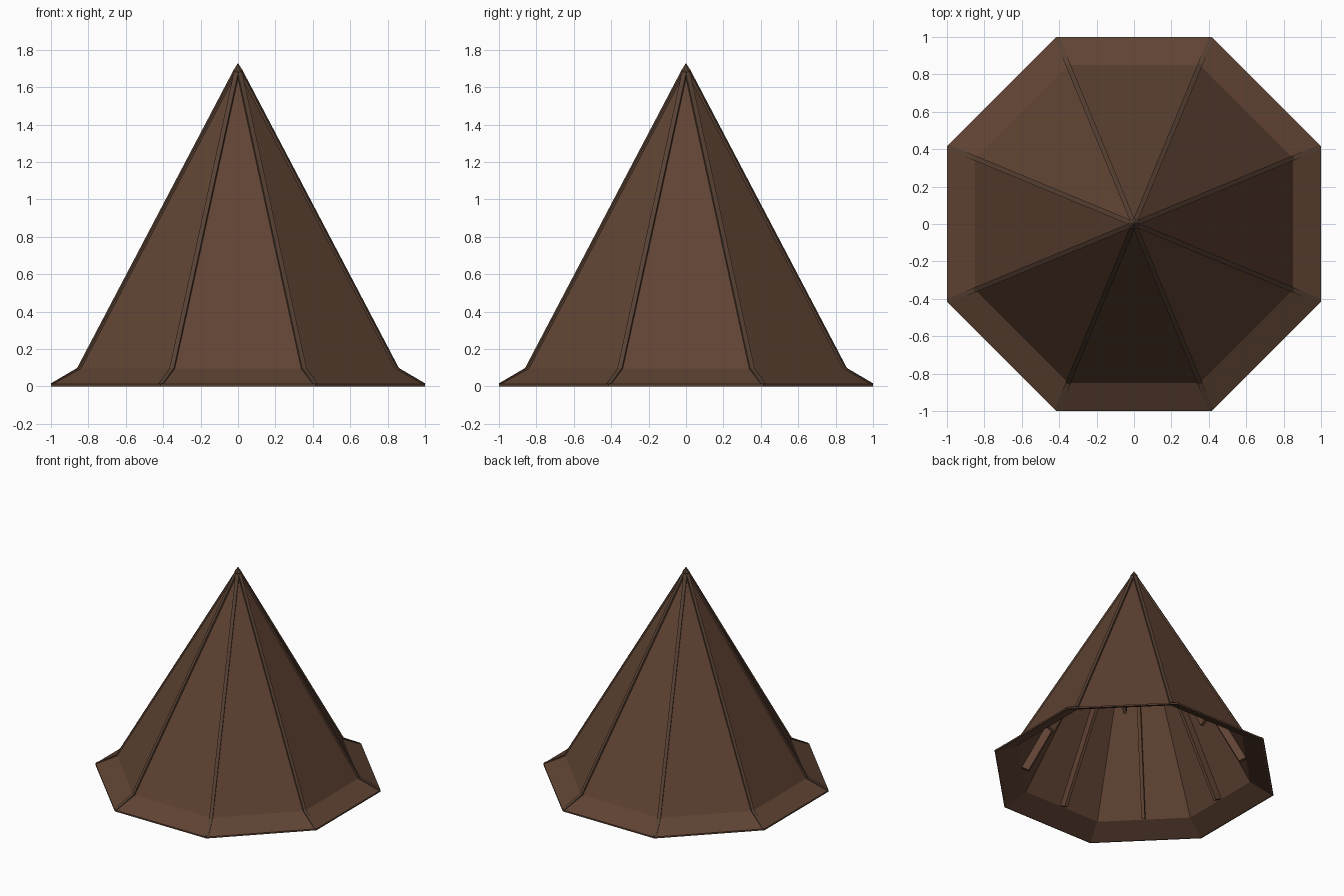
import bpy, bmesh
from math import pi, cos, sin
from mathutils import Vector

cube = bpy.data.objects.get("Cube")
if cube:
    bpy.data.objects.remove(cube, do_unlink=True)


def material(name, rgb):
    m = bpy.data.materials.new(name)
    m.use_nodes = True
    m.diffuse_color = (*rgb, 1)
    m.node_tree.nodes["Principled BSDF"].inputs["Base Color"].default_value = (*rgb, 1)
    return m


BROWN = material("brown roof wood", (0.115, 0.056, 0.033))
TRIM = material("dark brown trim", (0.095, 0.052, 0.033))
SIDES = 8
CORNER = 1 / cos(pi / SIDES)      # flat distance to corner distance


def add_object(name, bm, mat):
    bmesh.ops.recalc_face_normals(bm, faces=bm.faces)
    mesh = bpy.data.meshes.new(name)
    bm.to_mesh(mesh)
    bm.free()
    mesh.materials.append(mat)
    obj = bpy.data.objects.new(name, mesh)
    bpy.context.collection.objects.link(obj)
    return obj


def lathe(name, profile, mat):
    """Eight-sided turned shape; profile is (flat distance, height)."""
    bm = bmesh.new()
    rings = []
    for r, z in profile:
        if r == 0:
            rings.append([bm.verts.new((0, 0, z))] * SIDES)
            continue
        angles = [2 * pi * (k + 0.5) / SIDES for k in range(SIDES)]
        rings.append([bm.verts.new((r * CORNER * cos(a), r * CORNER * sin(a), z))
                      for a in angles])
    for low, high in zip(rings, rings[1:]):
        for k in range(SIDES):
            n = (k + 1) % SIDES
            bm.faces.new(dict.fromkeys((low[k], low[n], high[n], high[k])))
    return add_object(name, bm, mat)


def beam(name, angle, path, width, out, inward, mat):
    """Rectangular strip following a (radius, height) path in a radial plane."""
    radial = Vector((cos(angle), sin(angle), 0))
    side = Vector((-sin(angle), cos(angle), 0)) * width / 2
    pts = [radial * r + Vector((0, 0, z)) for r, z in path]
    steps = [(b - a).normalized() for a, b in zip(pts, pts[1:])]
    bm = bmesh.new()
    sections = []
    for i, p in enumerate(pts):
        along = (steps[max(i - 1, 0)] + steps[min(i, len(steps) - 1)]).normalized()
        normal = side.normalized().cross(along).normalized()
        if normal.z < 0:
            normal = -normal
        sections.append([bm.verts.new(p + normal * d + side * s)
                         for d, s in ((out, -1), (out, 1), (-inward, 1), (-inward, -1))])
    for a, b in zip(sections, sections[1:]):
        for k in range(4):
            n = (k + 1) % 4
            bm.faces.new((a[k], a[n], b[n], b[k]))
    bm.faces.new(sections[0])
    bm.faces.new(sections[-1])
    return add_object(name, bm, mat)


# Hollow spire with a flared eave
lathe("spire_roof", [(0, 1.685), (0.835, 0.085), (0.985, 0), (1, 0),
                     (1, 0.012), (0.85, 0.095), (0, 1.71)], BROWN)

for k in range(SIDES):
    # Strip along each hip, bending out over the eave
    hip = [(0.992 * CORNER, 0.009), (0.85 * CORNER, 0.093), (0.012, 1.69)]
    beam(f"hip_strip_{k + 1}", 2 * pi * (k + 0.5) / SIDES, hip, 0.026, 0.008, 0.008, TRIM)
    # Rafter under the middle of each side
    rafter = [(0.835, 0.09), (0.04, 1.61)]
    beam(f"rafter_{k + 1}", 2 * pi * k / SIDES, rafter, 0.026, 0, 0.06, BROWN)

# Small pointed cap
lathe("peak_cap", [(0, 1.64), (0.025, 1.66), (0.025, 1.69), (0.012, 1.71), (0, 1.73)], TRIM)
